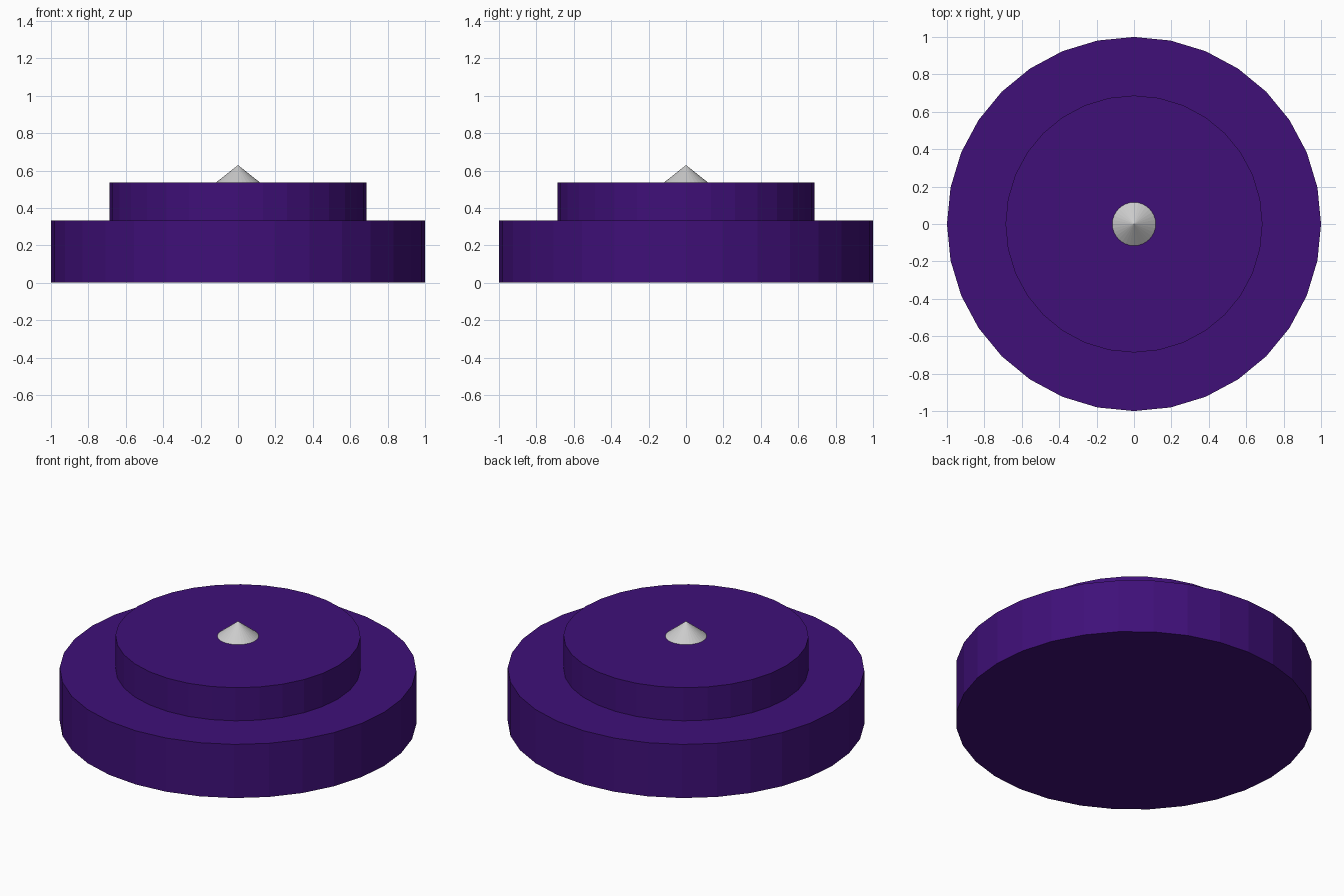
import bpy

if "Cube" in bpy.data.objects:
    bpy.data.objects.remove(bpy.data.objects["Cube"])

purple = bpy.data.materials.new("purple")
purple.diffuse_color = (0.05, 0.005, 0.19, 1)
purple.use_nodes = True
purple.node_tree.nodes["Principled BSDF"].inputs["Base Color"].default_value = purple.diffuse_color


def disc(name, radius, z0, z1):
    """Flat-faced 32-sided cylinder spanning z0 to z1."""
    bpy.ops.mesh.primitive_cylinder_add(vertices=32, radius=radius, depth=z1 - z0,
                                        location=(0, 0, (z0 + z1) / 2))
    ob = bpy.context.object
    ob.name = name
    ob.data.materials.append(purple)


# Stepped round body
disc("lower_tier", 1.0, 0.0, 0.332)
disc("upper_tier", 0.687, 0.332, 0.537)

# Grey pointed tip in the centre
bpy.ops.mesh.primitive_cone_add(vertices=32, radius1=0.116, radius2=0, depth=0.092,
                                location=(0, 0, 0.537 + 0.046))
bpy.context.object.name = "centre_tip"
